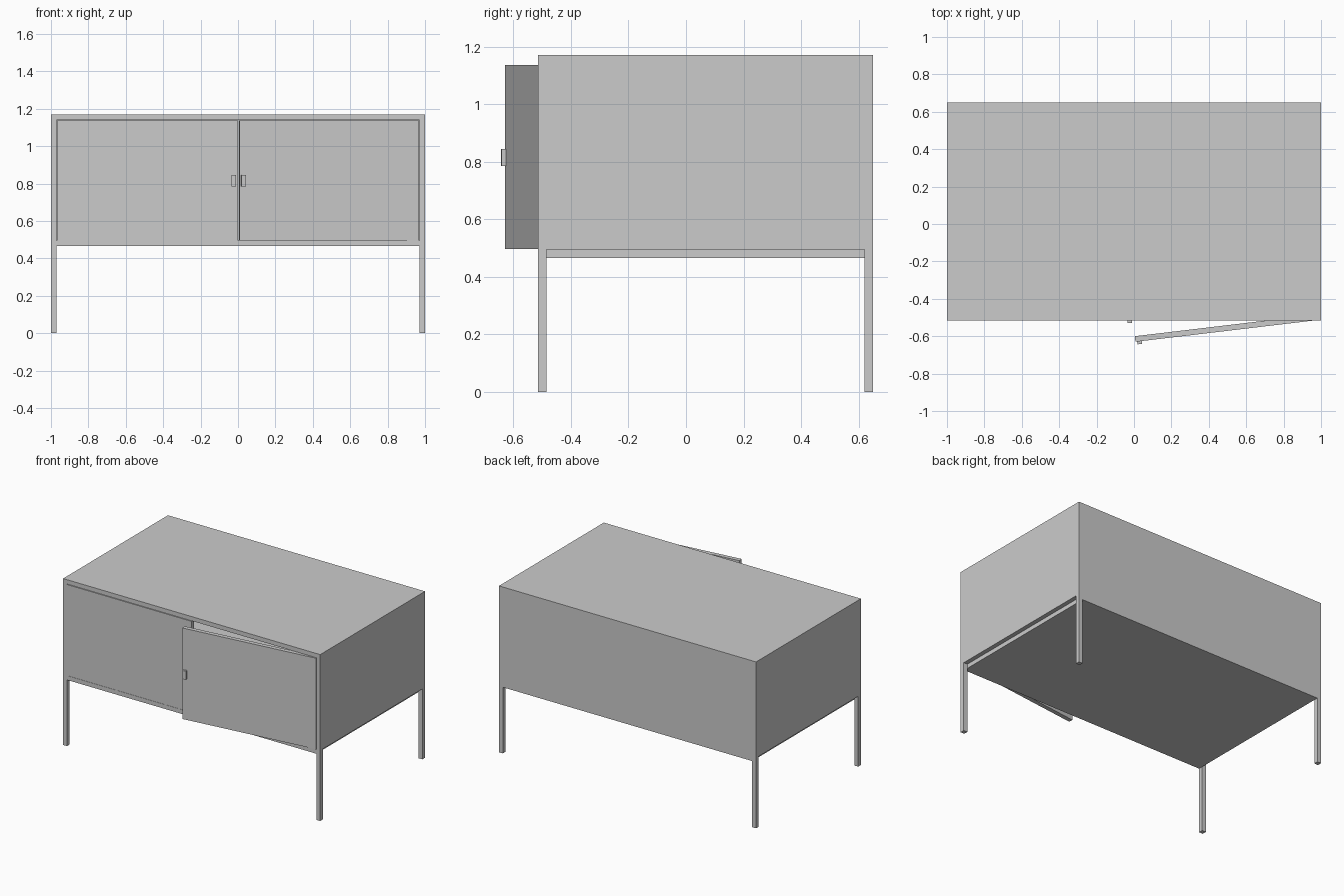
import bpy
import math
from mathutils import Matrix, Vector

if "Cube" in bpy.data.objects:
    bpy.data.objects.remove(bpy.data.objects["Cube"])

T = 0.03                      # board thickness
X, Y0, Y1 = 1.0, -0.515, 0.65  # outer extents
BOT, TOP = 0.465, 1.17        # carcass underside and top


def box(name, x, y, z, pivot=(0, 0, 0)):
    """Box from min/max pairs, with its origin at pivot."""
    bpy.ops.mesh.primitive_cube_add(size=1)
    ob = bpy.context.object
    ob.name = name
    size = [b - a for a, b in (x, y, z)]
    centre = Vector([(a + b) / 2 for a, b in (x, y, z)]) - Vector(pivot)
    ob.data.transform(Matrix.Translation(centre) @ Matrix.Diagonal((*size, 1)))
    ob.location = pivot
    return ob


# Carcass: top, bottom and back boards
box("top_board", (-X, X), (Y0, Y1), (TOP - T, TOP))
box("bottom_board", (-X + T, X - T), (Y0, Y1), (BOT, BOT + T))
box("back_panel", (-X + T, X - T), (Y1 - T, Y1), (BOT + T, TOP - T))

# Corner posts running down into legs, and side panels between them
for side, s in (("left", -1), ("right", 1)):
    xs = sorted((s * X, s * (X - T)))
    box(f"{side}_front_leg", xs, (Y0, Y0 + T), (0, TOP - T))
    box(f"{side}_back_leg", xs, (Y1 - T, Y1), (0, TOP - T))
    box(f"{side}_side_panel", xs, (Y0 + T, Y1 - T), (BOT + T, TOP - T))

    # Door hinged at the outer front edge, with a small pull handle
    hinge = (s * (X - T), Y0, 0)
    door = box(f"{side}_door", sorted((s * 0.001, s * (X - T - 0.001))),
               (Y0, Y0 + T), (BOT + T + 0.001, TOP - T - 0.004), hinge)
    handle = box(f"{side}_handle", sorted((s * 0.01, s * 0.035)),
                 (Y0 - 0.015, Y0), (0.785, 0.845), hinge)
    # Right door stands slightly open
    if s > 0:
        for part in (door, handle):
            part.rotation_euler.z = math.radians(6.8)
